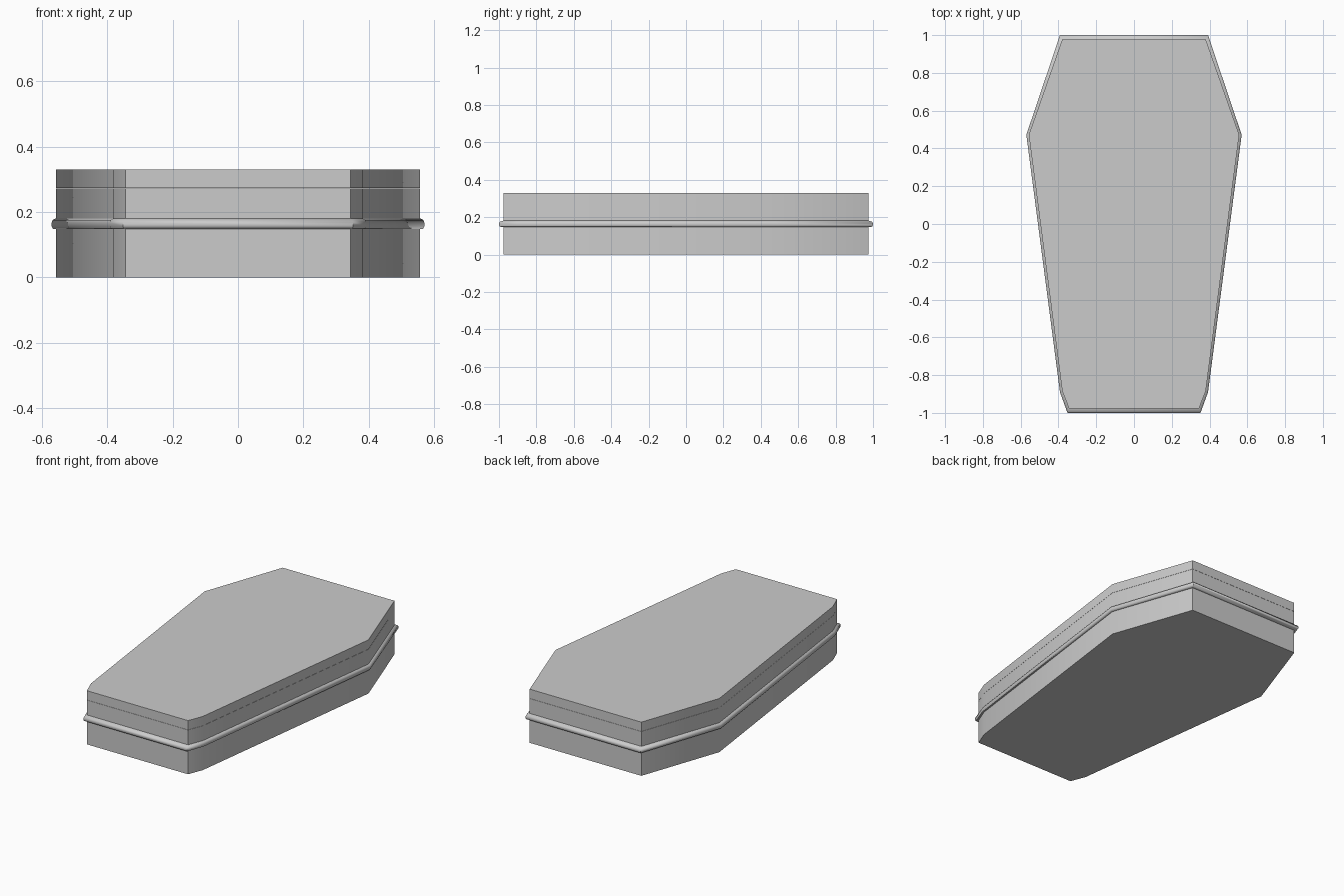
import bpy
import bmesh
import math

cube = bpy.data.objects.get("Cube")
if cube:
    bpy.data.objects.remove(cube, do_unlink=True)

grey = bpy.data.materials.new("plain grey")
grey.use_nodes = True
colour = (0.6, 0.6, 0.6, 1)
grey.diffuse_color = colour
grey.node_tree.nodes["Principled BSDF"].inputs["Base Color"].default_value = colour

# Left half of the wall and of the trim outline, from head to foot
WALL = [(0.38, 0.977), (0.557, 0.472), (0.38, -0.885), (0.344, -0.977)]
TRIM = [(0.392, 1.0), (0.57, 0.472), (0.392, -0.89), (0.352, -1.0)]


def outline(bulge):
    """Closed outline: 0 is the wall, 1 the outermost edge of the trim."""
    half = [(a[0] + (b[0] - a[0]) * bulge, a[1] + (b[1] - a[1]) * bulge)
            for a, b in zip(WALL, TRIM)]
    return half + [(-x, y) for x, y in reversed(half)]


def loft(name, profile):
    """Stack outlines given as (bulge, height) and cap both ends."""
    bm = bmesh.new()
    rings = [[bm.verts.new((x, y, z)) for x, y in outline(b)] for b, z in profile]
    for low, high in zip(rings, rings[1:]):
        for i in range(len(low)):
            j = (i + 1) % len(low)
            bm.faces.new((low[i], low[j], high[j], high[i]))
    bm.faces.new(rings[0])
    bm.faces.new(rings[-1])
    bmesh.ops.recalc_face_normals(bm, faces=bm.faces)
    mesh = bpy.data.meshes.new(name)
    bm.to_mesh(mesh)
    bm.free()
    mesh.materials.append(grey)
    obj = bpy.data.objects.new(name, mesh)
    bpy.context.collection.objects.link(obj)
    bpy.ops.object.select_all(action="DESELECT")
    obj.select_set(True)
    bpy.context.view_layer.objects.active = obj
    bpy.ops.object.shade_smooth_by_angle(angle=math.radians(60))


# Box with a moulded trim around its middle
loft("coffin_box", [(0, 0), (0, 0.148), (0.75, 0.149), (1, 0.157),
                    (1, 0.168), (0.7, 0.176), (0, 0.181), (0, 0.272)])

# Flat lid resting on the box
loft("coffin_lid", [(0, 0.273), (0, 0.33)])
